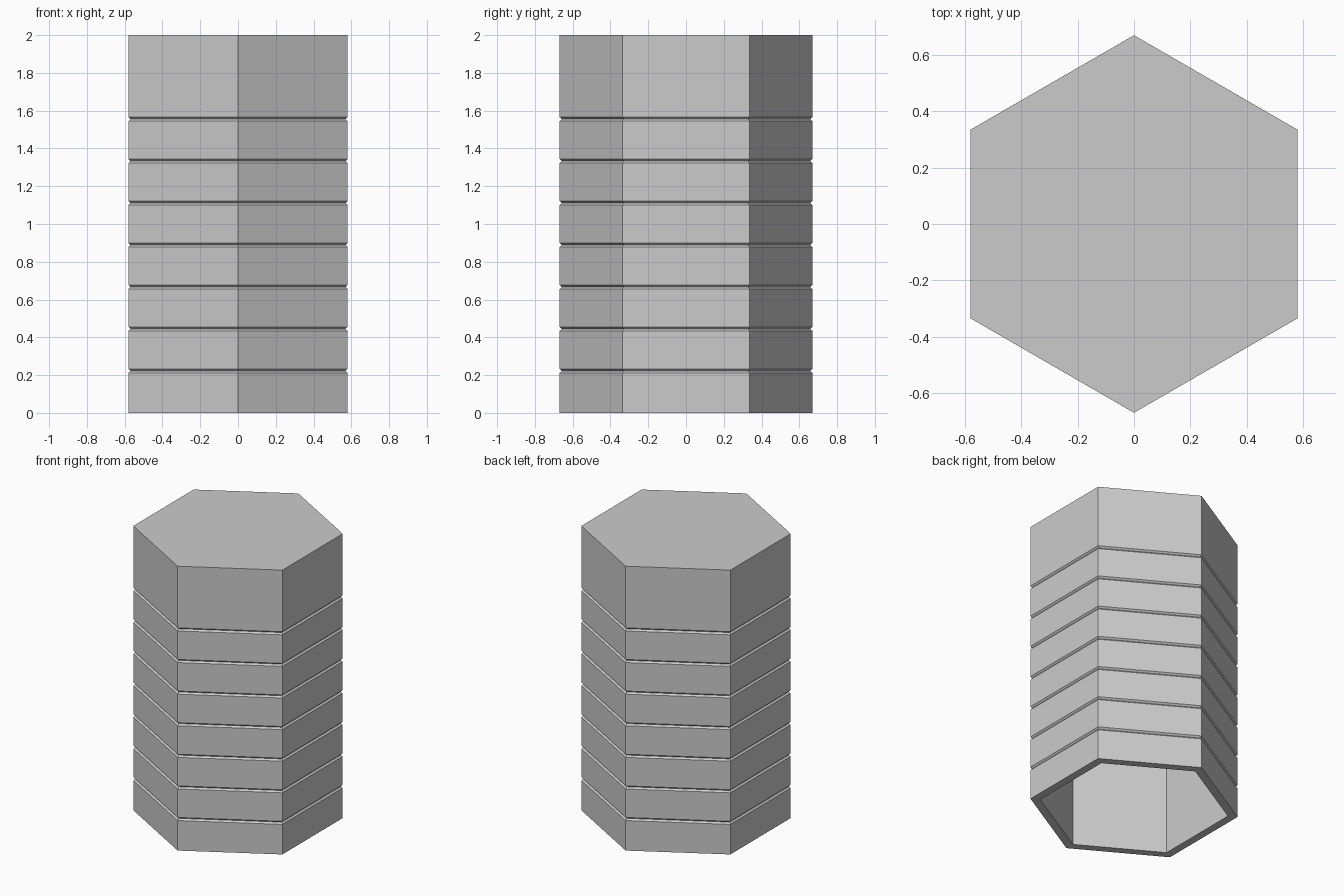
import bpy, bmesh
from math import cos, sin, pi

cube = bpy.data.objects.get("Cube")
if cube:
    bpy.data.objects.remove(cube, do_unlink=True)

SIDES = 6
OUTER, INNER = 0.67, 0.607
HEIGHT, CEILING = 2.0, 1.94
PITCH = HEIGHT / 9
GROOVES = 7
HALF_GROOVE, GROOVE_DEPTH = 0.011, 0.0125

grey = bpy.data.materials.new("light grey")
grey.use_nodes = True
colour = (0.6, 0.6, 0.6, 1)
grey.diffuse_color = colour
grey.node_tree.nodes["Principled BSDF"].inputs["Base Color"].default_value = colour

# Profile: cavity ceiling, down the inner wall, up the grooved outer wall
profile = [(INNER, CEILING), (INNER, 0), (OUTER, 0)]
for i in range(1, GROOVES + 1):
    z = i * PITCH
    profile += [(OUTER, z - HALF_GROOVE),
                (OUTER - GROOVE_DEPTH, z),
                (OUTER, z + HALF_GROOVE)]
profile.append((OUTER, HEIGHT))


def hexagon(bm, radius, z):
    """Ring of vertices with corners at the front and back."""
    angles = [pi / 2 + 2 * pi * k / SIDES for k in range(SIDES)]
    return [bm.verts.new((radius * cos(a), radius * sin(a), z)) for a in angles]


# Hollow hexagonal body, closed at the top and open underneath
bm = bmesh.new()
rings = [hexagon(bm, r, z) for r, z in profile]
for low, high in zip(rings, rings[1:]):
    for k in range(SIDES):
        n = (k + 1) % SIDES
        bm.faces.new((low[k], low[n], high[n], high[k]))
bm.faces.new(rings[0])
bm.faces.new(rings[-1])
bmesh.ops.recalc_face_normals(bm, faces=bm.faces)

mesh = bpy.data.meshes.new("hexagonal_grooved_cap")
bm.to_mesh(mesh)
bm.free()
mesh.materials.append(grey)
body = bpy.data.objects.new("hexagonal_grooved_cap", mesh)
bpy.context.collection.objects.link(body)
